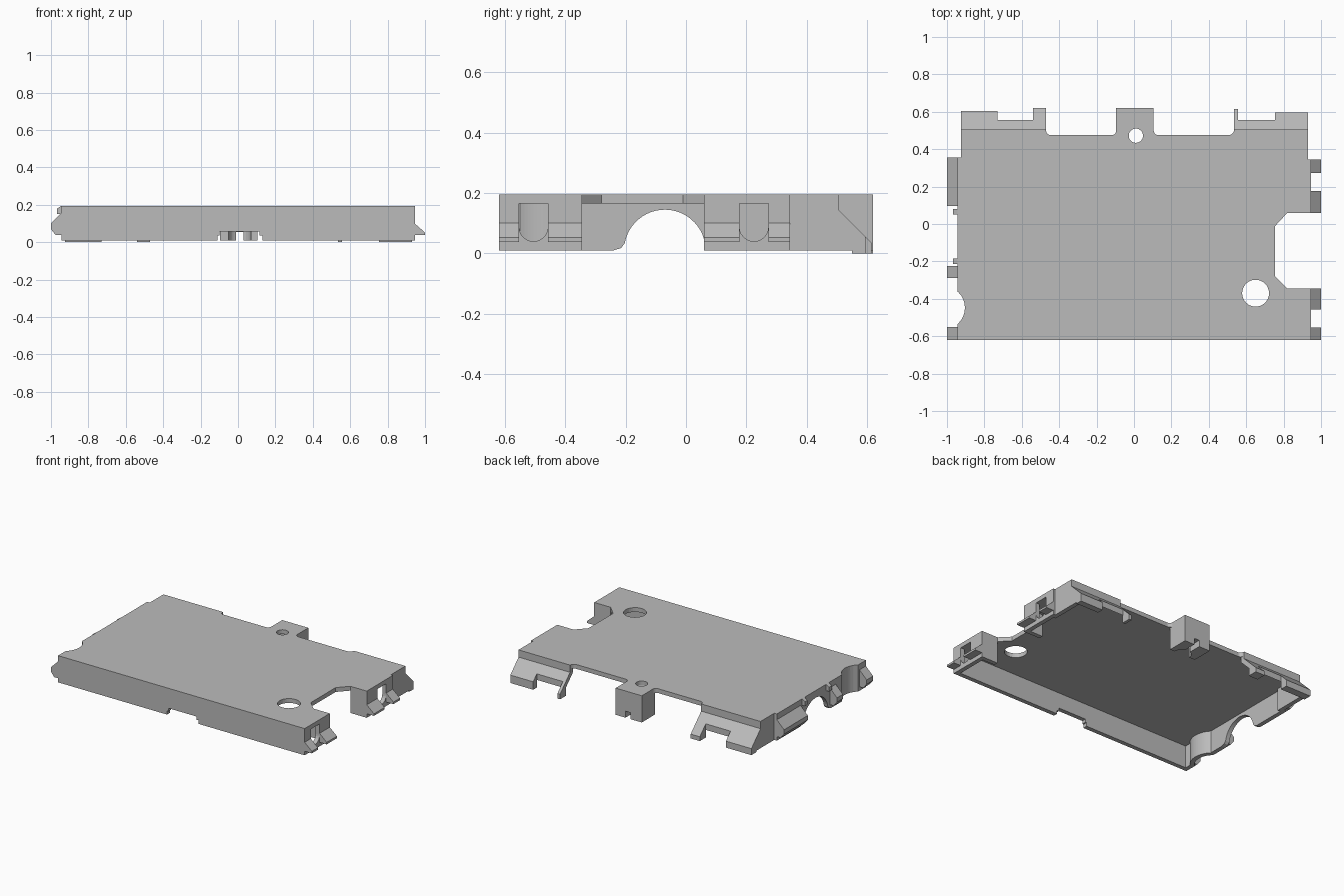
import bpy, bmesh, math

cube = bpy.data.objects.get("Cube")
if cube:
    bpy.data.objects.remove(cube, do_unlink=True)

grey = bpy.data.materials.new("plain grey")
grey.use_nodes = True
grey.diffuse_color = (0.5, 0.5, 0.5, 1)
grey.node_tree.nodes["Principled BSDF"].inputs["Base Color"].default_value = (0.5, 0.5, 0.5, 1)

TOP, UNDER, LOW, T = 0.195, 0.165, 0.01, 0.03


def prism(name, pts, axis, lo, hi):
    """Extrude a 2D outline along an axis."""
    place = {"x": lambda a, b, d: (d, a, b),
             "y": lambda a, b, d: (a, d, b),
             "z": lambda a, b, d: (a, b, d)}[axis]
    bm = bmesh.new()
    ends = [[bm.verts.new(place(a, b, d)) for a, b in pts] for d in (lo, hi)]
    bm.faces.new(ends[0])
    bm.faces.new(ends[1])
    n = len(pts)
    for i in range(n):
        j = (i + 1) % n
        bm.faces.new((ends[0][i], ends[0][j], ends[1][j], ends[1][i]))
    bmesh.ops.recalc_face_normals(bm, faces=bm.faces)
    mesh = bpy.data.meshes.new(name)
    bm.to_mesh(mesh)
    bm.free()
    mesh.materials.append(grey)
    ob = bpy.data.objects.new(name, mesh)
    bpy.context.scene.collection.objects.link(ob)
    return ob


def box(name, x0, x1, y0, y1, z0=LOW, z1=TOP):
    return prism(name, [(x0, y0), (x1, y0), (x1, y1), (x0, y1)], "z", z0, z1)


def arc(cx, cy, r, start, end, steps=24):
    angles = [math.radians(start + (end - start) * i / steps) for i in range(steps + 1)]
    return [(cx + r * math.cos(a), cy + r * math.sin(a)) for a in angles]


def circle(cx, cy, r):
    return arc(cx, cy, r, 0, 360, 32)[:-1]


def cut(ob, pts, axis, lo, hi):
    """Cut a prism-shaped hole out of a part."""
    cutter = prism("cutter", pts, axis, lo, hi)
    mod = ob.modifiers.new("cut", "BOOLEAN")
    mod.operation, mod.solver, mod.object = "DIFFERENCE", "EXACT", cutter
    bpy.context.view_layer.objects.active = ob
    bpy.ops.object.modifier_apply(modifier=mod.name)
    bpy.data.objects.remove(cutter, do_unlink=True)


# Top plate with holes and the rounded bite on the -x edge
outline = [(-0.945, -0.62), (0.945, -0.62), (0.945, -0.345), (0.82, -0.345),
           (0.755, -0.28), (0.755, -0.01), (0.82, 0.06), (0.945, 0.06),
           (0.945, 0.345), (0.93, 0.345), (0.93, 0.505), (0.535, 0.505)]
outline += arc(0.505, 0.505, 0.03, 0, -90, 5)
outline += arc(0.13, 0.5, 0.025, -90, -180, 5)
outline += [(0.105, 0.62), (-0.095, 0.62)]
outline += arc(-0.12, 0.5, 0.025, 0, -90, 5)
outline += arc(-0.445, 0.5, 0.025, -90, -180, 5)
outline += [(-0.47, 0.505), (-0.925, 0.505), (-0.925, 0.355), (-0.945, 0.355)]
plate = prism("top_plate", outline, "z", UNDER, TOP)
cut(plate, circle(0.65, -0.37, 0.072), "z", 0.1, 0.3)
cut(plate, circle(0.01, 0.472, 0.038), "z", 0.1, 0.3)
bite = circle(-1.02, -0.448, 0.116)
cut(plate, bite, "z", 0.1, 0.3)

# Front wall with a stepped notch
front = box("front_wall", -0.945, 0.945, -0.62, -0.59)
cut(front, [(-0.11, 0), (-0.11, 0.035), (-0.1, 0.035), (-0.1, 0.057),
            (0.115, 0.057), (0.115, 0.035), (0.13, 0.035), (0.13, 0)],
    "y", -0.7, -0.5)

# Wall on the -x side with an arched opening and a curved recess
side = box("arched_side_wall", -0.945, -0.915, -0.62, 0.355)
arch = [(-0.24, 0), (-0.24, 0.01), (-0.215, 0.018)]
arch += arc(-0.07, 0.01, 0.135, 170, 10)
arch += [(0.075, 0.018), (0.1, 0.01), (0.1, 0)]
cut(side, arch, "x", -1.1, -0.8)
cut(side, bite, "z", -0.1, 0.3)
prism("recess_wall", arc(-1.02, -0.448, 0.116, -49, 49) + arc(-1.02, -0.448, 0.146, 55, -55),
      "z", LOW, TOP)

# Clips and small ribs on the -x side
hook = [(-0.93, 0.155), (-0.945, 0.155), (-1, 0.1), (-1, 0.07), (-0.975, 0.038), (-0.93, 0.038)]
for y0, y1 in ((0.095, 0.355), (-0.29, -0.225), (-0.62, -0.55)):
    prism("arched_side_clip", hook, "y", y0, y1)
rib = [(-0.93, 0.195), (-0.945, 0.195), (-0.967, 0.18), (-0.967, 0.15), (-0.93, 0.15)]
for y0, y1 in ((0.05, 0.08), (-0.215, -0.185)):
    prism("small_rib", rib, "y", y0, y1)

# Two wall sections on the +x side, each with a U-shaped window and split clip
catch = [(0.93, 0.1), (0.945, 0.1), (1, 0.052), (1, 0.038), (0.93, 0.038)]
for y0, y1, w0, w1 in ((-0.62, -0.345, -0.553, -0.457), (0.06, 0.345, 0.177, 0.273)):
    wall = box("windowed_side_wall", 0.915, 0.945, y0, y1)
    mid, r = (w0 + w1) / 2, (w1 - w0) / 2
    window = [(w1, UNDER), (w0, UNDER)] + arc(mid, 0.04 + r, r, 180, 360, 12)
    cut(wall, window, "x", 0.8, 1.1)
    prism("windowed_side_clip", catch, "y", y0, w0)
    prism("windowed_side_clip", catch, "y", w1, y1)
box("return_wall_front", 0.82, 0.945, -0.375, -0.345)
box("return_wall_back", 0.82, 0.945, 0.06, 0.09)


# Sloped flanges along the back, with lips reaching the ground
def flange(x0, x1, reach):
    z = 0.65 - reach
    pts = [(0.475, TOP), (0.505, TOP), (0.505, 0.145), (reach, z)]
    if reach > 0.56:
        pts += [(reach, 0), (0.552, 0), (0.552, 0.055)]
    else:
        pts += [(reach, z - 0.042)]
    pts += [(0.475, 0.132)]
    prism("back_flange", pts, "x", x0, x1)


for x0, x1, reach in ((-0.925, -0.73, 0.605), (-0.73, -0.54, 0.555), (-0.54, -0.47, 0.62),
                      (0.535, 0.555, 0.615), (0.555, 0.755, 0.555), (0.755, 0.93, 0.595)):
    flange(x0, x1, reach)

# End walls closing the back corners
for x0, x1, y0, reach in ((-0.925, -0.895, 0.325, 0.605), (0.9, 0.93, 0.345, 0.595)):
    prism("back_corner_wall", [(y0, LOW), (0.55, LOW), (0.55, 0), (reach, 0), (reach, 0.65 - reach),
                               (0.505, 0.145), (0.505, TOP), (y0, TOP)], "x", x0, x1)
box("corner_step", -0.945, -0.895, 0.325, 0.355)
box("corner_step", 0.9, 0.945, 0.315, 0.345)

# Back post with a screw recess and a slot
post = box("back_post", -0.095, 0.105, 0.475, 0.62, LOW, UNDER)
cut(post, circle(0.01, 0.472, 0.06), "z", -0.1, UNDER)
cut(post, [(-0.01, -0.1), (0.03, -0.1), (0.03, 0.055), (-0.01, 0.055)], "y", 0.5, 0.7)
